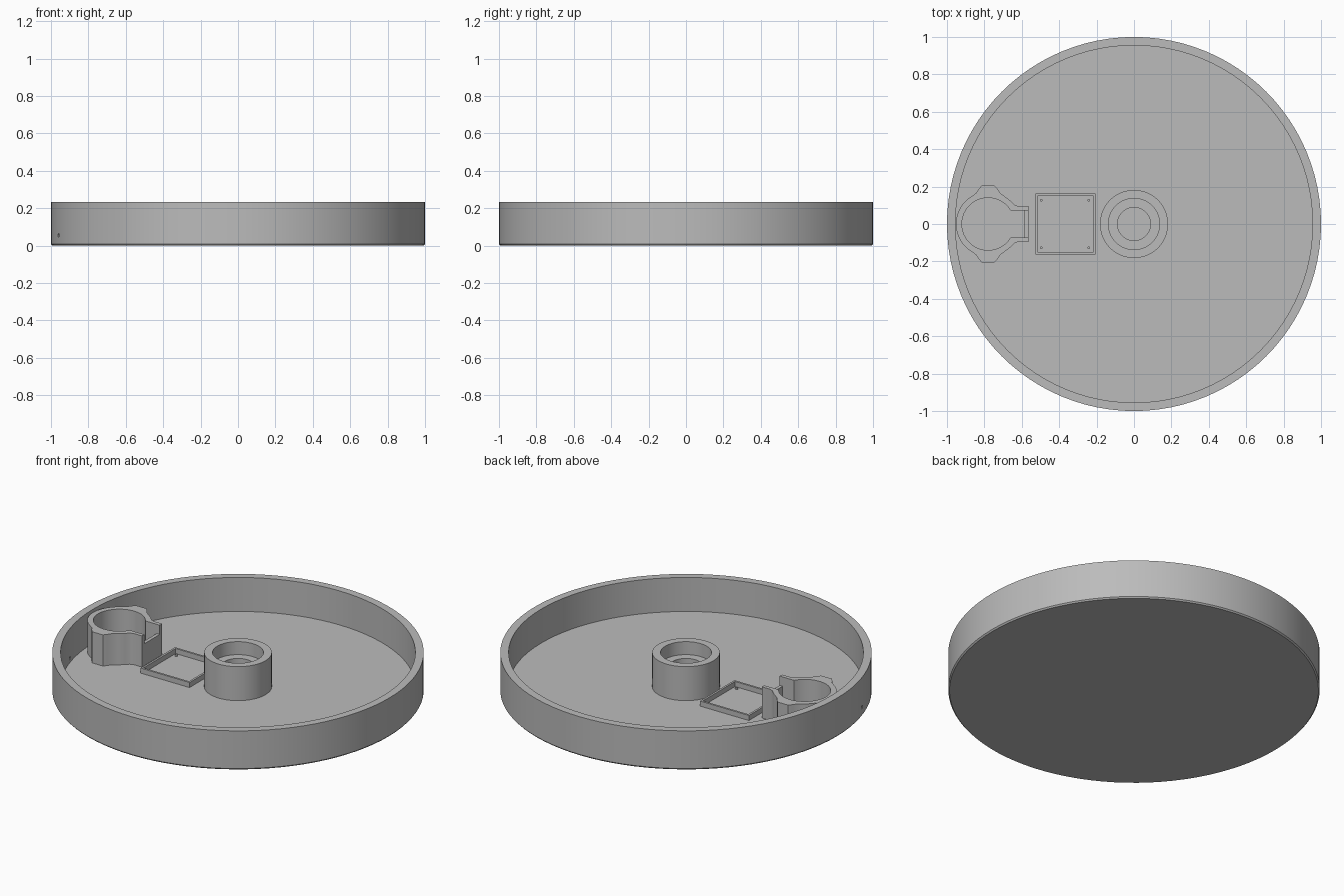
import bpy, bmesh
from math import sin, cos, pi, radians, atan2, hypot
from mathutils import Matrix

cube = bpy.data.objects.get("Cube")
if cube:
    bpy.data.objects.remove(cube)

FLOOR, TOP = 0.03, 0.232

grey = bpy.data.materials.new("plain grey")
grey.use_nodes = True
grey.diffuse_color = (0.5, 0.5, 0.5, 1)
grey.node_tree.nodes["Principled BSDF"].inputs["Base Color"].default_value = (0.5, 0.5, 0.5, 1)


def finish(name, bm):
    bmesh.ops.remove_doubles(bm, verts=bm.verts, dist=1e-5)
    bmesh.ops.recalc_face_normals(bm, faces=bm.faces)
    mesh = bpy.data.meshes.new(name)
    bm.to_mesh(mesh)
    bm.free()
    mesh.materials.append(grey)
    obj = bpy.data.objects.new(name, mesh)
    bpy.context.collection.objects.link(obj)
    bpy.context.view_layer.objects.active = obj
    return obj


def lathe(name, profile, steps):
    """Spin a radius/height profile about the vertical axis."""
    bm = bmesh.new()
    verts = [bm.verts.new((r, 0, z)) for r, z in profile]
    edges = [bm.edges.new(pair) for pair in zip(verts, verts[1:])]
    bmesh.ops.spin(bm, geom=verts + edges, cent=(0, 0, 0), axis=(0, 0, 1),
                   angle=2 * pi, steps=steps, use_merge=True)
    return finish(name, bm)


def extrude(name, outline, z0, z1):
    """Raise a flat outline into a solid."""
    bm = bmesh.new()
    face = bm.faces.new([bm.verts.new((x, y, z0)) for x, y in outline])
    out = bmesh.ops.extrude_face_region(bm, geom=[face], use_keep_orig=True)
    top = [v for v in out["geom"] if isinstance(v, bmesh.types.BMVert)]
    bmesh.ops.translate(bm, verts=top, vec=(0, 0, z1 - z0))
    return finish(name, bm)


def rect(x0, x1, y0, y1):
    return [(x0, y0), (x1, y0), (x1, y1), (x0, y1)]


def cylinder(name, radius, depth, matrix, sides=12):
    bm = bmesh.new()
    bmesh.ops.create_cone(bm, cap_ends=True, segments=sides, radius1=radius,
                          radius2=radius, depth=depth, matrix=matrix)
    return finish(name, bm)


# Round dish with a small bevel under the outer edge
dish = lathe("dish", [(0, 0), (0.993, 0), (1, 0.008), (1, TOP), (0.955, TOP),
                      (0.955, FLOOR), (0, FLOOR)], 96)

# Cable hole through the wall
turn = radians(196.3)
cutter = cylinder("cable_hole_cutter", 0.01, 0.2,
                  Matrix.Translation((0.98 * cos(turn), 0.98 * sin(turn), 0.055))
                  @ Matrix.Rotation(turn, 4, "Z") @ Matrix.Rotation(pi / 2, 4, "Y"))
cutter.hide_render = True
cut = dish.modifiers.new("cable_hole", "BOOLEAN")
cut.operation, cut.solver, cut.object = "DIFFERENCE", "EXACT", cutter
bpy.context.view_layer.objects.active = dish
bpy.ops.object.modifier_apply(modifier=cut.name)
bpy.data.objects.remove(cutter)

# Central hub with a stepped bore
lathe("hub", [(0.182, FLOOR), (0.182, TOP), (0.137, TOP), (0.137, 0.155),
              (0.088, 0.155), (0.088, FLOOR)], 64)

# Square tray: four thin walls and corner pegs
X0, X1, Y, T = -0.527, -0.205, 0.162, 0.012
for name, box in (("tray_right_wall", (X0, X0 + T, -Y, Y)),
                  ("tray_left_wall", (X1 - T, X1, -Y, Y)),
                  ("tray_front_wall", (X0 + T, X1 - T, -Y, T - Y)),
                  ("tray_back_wall", (X0 + T, X1 - T, Y - T, Y))):
    extrude(name, rect(*box), FLOOR, 0.06)
for x in (-0.495, -0.243):
    for y in (-0.127, 0.127):
        cylinder("tray_peg", 0.007, 0.01, Matrix.Translation((x, y, FLOOR + 0.005)))

# Clamp-shaped holder: half outline, mirrored front to back
CX, R_IN, R_OUT = -0.78, 0.14, 0.172


def arc(radius, start, end, n):
    return [(CX + radius * cos(radians(start + (end - start) * i / n)),
             radius * sin(radians(start + (end - start) * i / n))) for i in range(n + 1)]


outer = arc(R_OUT, 180, 122, 12)
outer += [(-0.845, 0.165), (-0.832, 0.185), (-0.815, 0.205),
          (-0.745, 0.205), (-0.728, 0.185), (-0.715, 0.165)]
outer += arc(R_OUT, 58, 44, 4) + [(-0.64, 0.103), (-0.62, 0.095), (-0.565, 0.095)]
inner = arc(R_IN, 180, 31, 32) + [(-0.565, 0.072)]


def flip(points):
    return [(x, -y) for x, y in points]


outline = flip(outer[1:])[::-1] + outer + inner[:0:-1] + flip(inner)
extrude("holder", outline, FLOOR, 0.215)
extrude("holder_end_plate", rect(-0.585, -0.565, -0.072, 0.072), FLOOR, 0.16)

# Soften curved sides, keeping edges sharp
bpy.ops.object.select_all(action="DESELECT")
for obj in bpy.context.collection.objects:
    if obj.type == "MESH" and obj.data.materials and obj.data.materials[0] == grey:
        obj.select_set(True)
bpy.ops.object.shade_smooth_by_angle(angle=radians(25))
